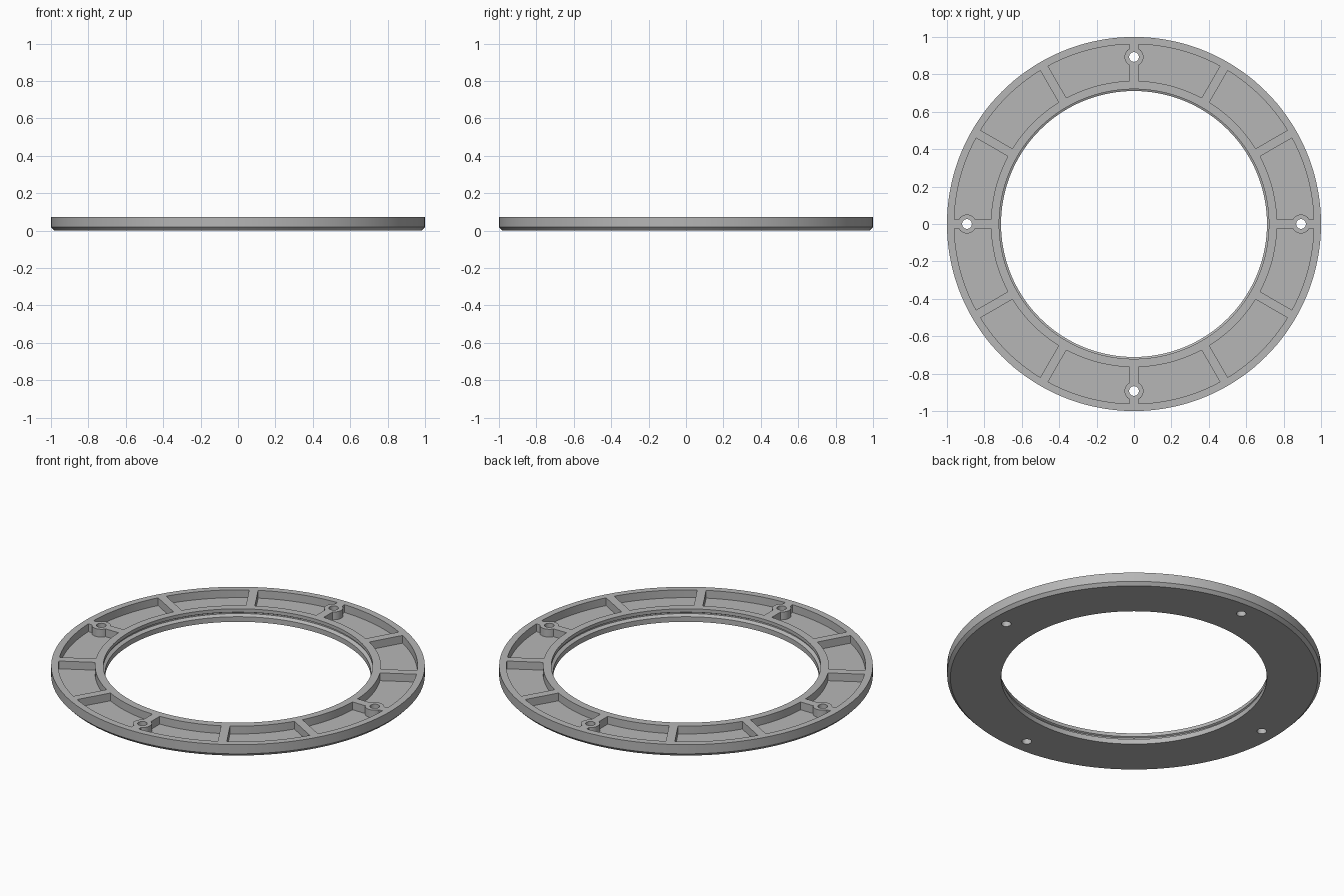
import bpy, bmesh, math

if "Cube" in bpy.data.objects:
    bpy.data.objects.remove(bpy.data.objects["Cube"], do_unlink=True)

TOP, FLOOR = 0.072, 0.026
SEG = 144
BOLT_R = 0.893

grey = bpy.data.materials.new("plain grey")
grey.use_nodes = True
colour = (0.47, 0.47, 0.47, 1)
grey.diffuse_color = colour
grey.node_tree.nodes["Principled BSDF"].inputs["Base Color"].default_value = colour


def make_object(name, bm):
    bmesh.ops.recalc_face_normals(bm, faces=bm.faces)
    mesh = bpy.data.meshes.new(name)
    bm.to_mesh(mesh)
    bm.free()
    obj = bpy.data.objects.new(name, mesh)
    bpy.context.collection.objects.link(obj)
    mesh.materials.append(grey)
    return obj


def lathe(name, profile):
    """Closed profile of (radius, height) turned about z."""
    bm = bmesh.new()
    rings = []
    for i in range(SEG):
        a = math.tau * i / SEG
        rings.append([bm.verts.new((r * math.cos(a), r * math.sin(a), z)) for r, z in profile])
    n = len(profile)
    for i in range(SEG):
        p, q = rings[i], rings[(i + 1) % SEG]
        for j in range(n):
            k = (j + 1) % n
            bm.faces.new((p[j], q[j], q[k], p[k]))
    return make_object(name, bm)


def prism(bm, outline, z0, z1):
    low = [bm.verts.new((x, y, z0)) for x, y in outline]
    high = [bm.verts.new((x, y, z1)) for x, y in outline]
    bm.faces.new(low[::-1])
    bm.faces.new(high)
    for i in range(len(outline)):
        j = (i + 1) % len(outline)
        bm.faces.new((low[i], low[j], high[j], high[i]))


def circle(cx, cy, r, n):
    return [(cx + r * math.cos(math.tau * i / n), cy + r * math.sin(math.tau * i / n)) for i in range(n)]


def bolt_posts(name, radius, sides):
    bm = bmesh.new()
    for i in range(4):
        a = math.pi / 2 * i
        prism(bm, circle(BOLT_R * math.cos(a), BOLT_R * math.sin(a), radius, sides), -0.1, 0.2)
    return make_object(name, bm)


def pockets(name, r_in, r_out, half_rib, steps=12):
    """Twelve ring sectors separated by parallel-sided ribs."""
    bm = bmesh.new()
    sector = math.pi / 6
    for i in range(12):
        outline = []
        for r, order in ((r_out, range(steps + 1)), (r_in, range(steps, -1, -1))):
            trim = math.asin(half_rib / r)
            for s in order:
                a = i * sector + trim + (sector - 2 * trim) * s / steps
                outline.append((r * math.cos(a), r * math.sin(a)))
        prism(bm, outline, FLOOR, 0.15)
    return make_object(name, bm)


def subtract(target, cutter):
    cutter.hide_render = True
    mod = target.modifiers.new("cut", "BOOLEAN")
    mod.operation = "DIFFERENCE"
    mod.solver = "EXACT"
    mod.object = cutter
    bpy.context.view_layer.objects.active = target
    bpy.ops.object.modifier_apply(modifier=mod.name)
    bpy.data.objects.remove(cutter, do_unlink=True)


# Ring body: chamfered lower rim, grooved bore with a lower lip
ring = lathe("flange_ring", [
    (1, TOP), (1, 0.018), (0.983, 0),
    (0.711, 0), (0.711, 0.03), (0.73, 0.04), (0.73, 0.047),
    (0.721, 0.052), (0.721, TOP)])

# Recesses that leave the ribs and round bolt bosses standing
recess = pockets("pocket_cutter", 0.765, 0.961, 0.024)
subtract(recess, bolt_posts("boss_keeper", 0.051, 32))
subtract(ring, recess)

# Through holes for the bolts
subtract(ring, bolt_posts("hole_cutter", 0.026, 24))

bpy.ops.object.select_all(action="DESELECT")
ring.select_set(True)
bpy.context.view_layer.objects.active = ring
bpy.ops.object.shade_smooth_by_angle(angle=math.radians(25))
